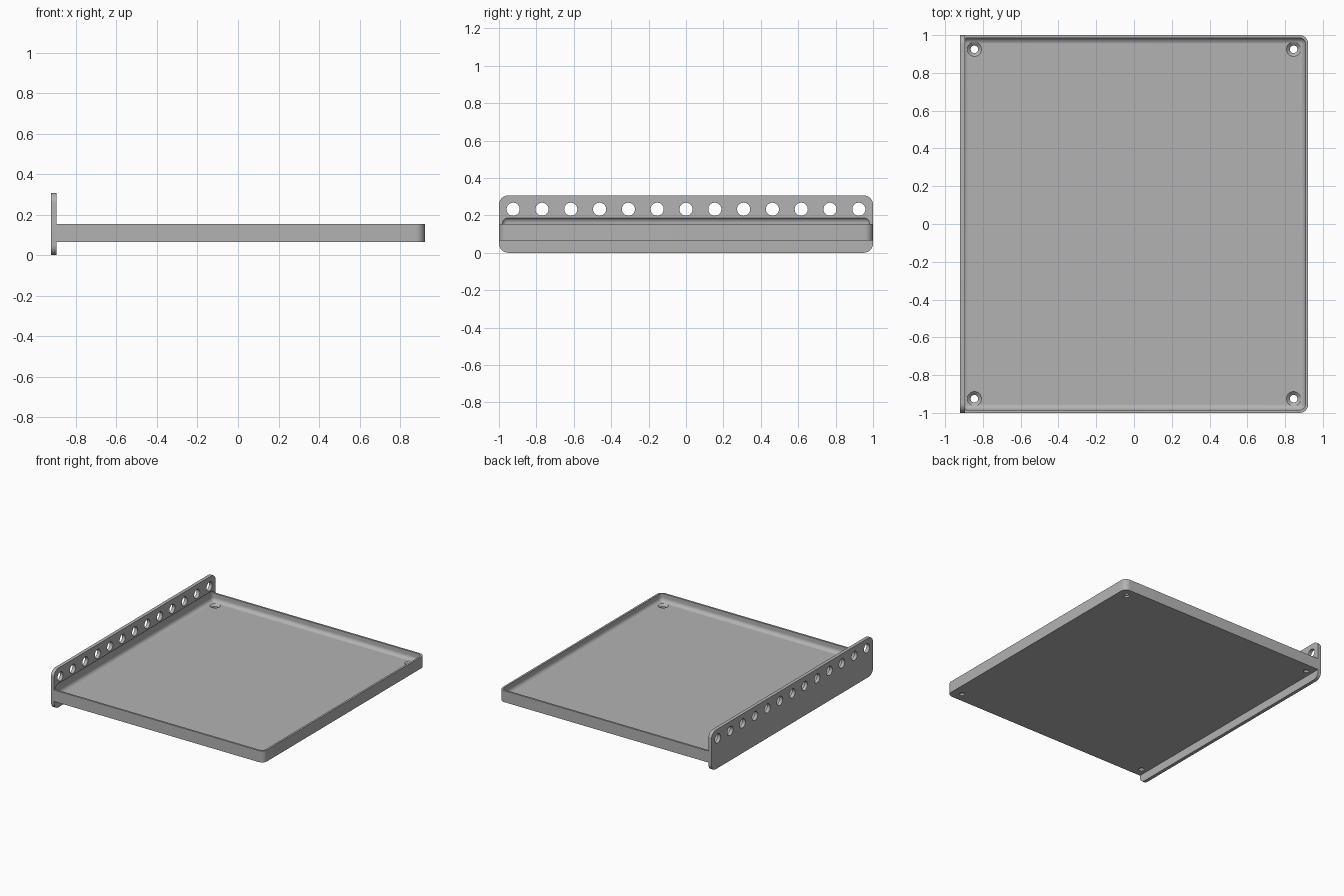
import bpy
import bmesh
import math
from mathutils import Matrix, Vector

cube = bpy.data.objects.get("Cube")
if cube:
    bpy.data.objects.remove(cube, do_unlink=True)

grey = bpy.data.materials.new("plain grey")
grey.use_nodes = True
colour = (0.45, 0.45, 0.45, 1)
grey.diffuse_color = colour
grey.node_tree.nodes["Principled BSDF"].inputs["Base Color"].default_value = colour


def make_object(name, bm):
    bmesh.ops.recalc_face_normals(bm, faces=bm.faces)
    mesh = bpy.data.meshes.new(name)
    bm.to_mesh(mesh)
    bm.free()
    mesh.materials.append(grey)
    obj = bpy.data.objects.new(name, mesh)
    bpy.context.collection.objects.link(obj)
    return obj


def box(name, low, high, radius, pick, segments=8):
    """Box with the edges accepted by pick(direction, midpoint) rounded."""
    low, high = Vector(low), Vector(high)
    bm = bmesh.new()
    bmesh.ops.create_cube(bm, size=1)
    for v in bm.verts:
        v.co = (low + high) / 2 + v.co * (high - low)
    edges = []
    for e in bm.edges:
        a, b = (v.co for v in e.verts)
        if pick((b - a).normalized(), (a + b) / 2):
            edges.append(e)
    bmesh.ops.bevel(bm, geom=edges, offset=radius, offset_type='OFFSET',
                    segments=segments, profile=0.5, affect='EDGES')
    return make_object(name, bm)


def add_cone(bm, centre, r1, r2, depth, turn=Matrix()):
    bmesh.ops.create_cone(bm, cap_ends=True, segments=32, radius1=r1, radius2=r2,
                          depth=depth, matrix=Matrix.Translation(centre) @ turn)


def cut(obj, cutter):
    mod = obj.modifiers.new("cut", 'BOOLEAN')
    mod.operation = 'DIFFERENCE'
    mod.solver = 'EXACT'
    mod.object = cutter


# Shallow tray, its two outer corners rounded
tray = box("tray", (-0.895, -1, 0.065), (0.922, 1, 0.155), 0.045,
           lambda d, m: abs(d.z) > 0.9 and m.x > 0)

# Upright mounting plate along the right edge
plate = box("mounting_plate", (-0.922, -1, 0), (-0.895, 1, 0.307), 0.05,
            lambda d, m: abs(d.x) > 0.9)

# Rounded hollow that also bites into the plate
hollow = box("hollow_cutter", (-0.909, -0.985, 0.095), (0.907, 0.985, 0.19), 0.03,
             lambda d, m: True)

# Countersunk screw holes in the tray corners
bm = bmesh.new()
for x in (-0.845, 0.845):
    for y in (-0.925, 0.925):
        add_cone(bm, (x, y, 0.095), 0.02, 0.02, 0.1)
screws = make_object("screw_hole_cutter", bm)
bm = bmesh.new()
for x in (-0.845, 0.845):
    for y in (-0.925, 0.925):
        add_cone(bm, (x, y, 0.0875), 0.018, 0.041, 0.021)
sinks = make_object("countersink_cutter", bm)

# Row of thirteen holes through the plate
bm = bmesh.new()
for i in range(13):
    add_cone(bm, (-0.91, (i - 6) * 0.154, 0.233), 0.035, 0.035, 0.1,
             Matrix.Rotation(math.pi / 2, 4, 'Y'))
row = make_object("plate_hole_cutter", bm)

for cutter in (hollow, screws, sinks):
    cut(tray, cutter)
for cutter in (hollow, row):
    cut(plate, cutter)

# Bake the cuts, then remove the cutters
bpy.context.view_layer.update()
graph = bpy.context.evaluated_depsgraph_get()
for obj in (tray, plate):
    baked = bpy.data.meshes.new_from_object(obj.evaluated_get(graph))
    baked.materials.clear()
    baked.materials.append(grey)
    obj["baked"] = baked.name
for obj in (tray, plate):
    obj.modifiers.clear()
    obj.data = bpy.data.meshes[obj["baked"]]
    del obj["baked"]
for cutter in (hollow, screws, sinks, row):
    bpy.data.objects.remove(cutter, do_unlink=True)

# Smooth the fillets and holes, keep real edges sharp
bpy.ops.object.select_all(action='DESELECT')
for obj in (tray, plate):
    obj.select_set(True)
bpy.context.view_layer.objects.active = tray
bpy.ops.object.shade_smooth_by_angle(angle=math.radians(30))
